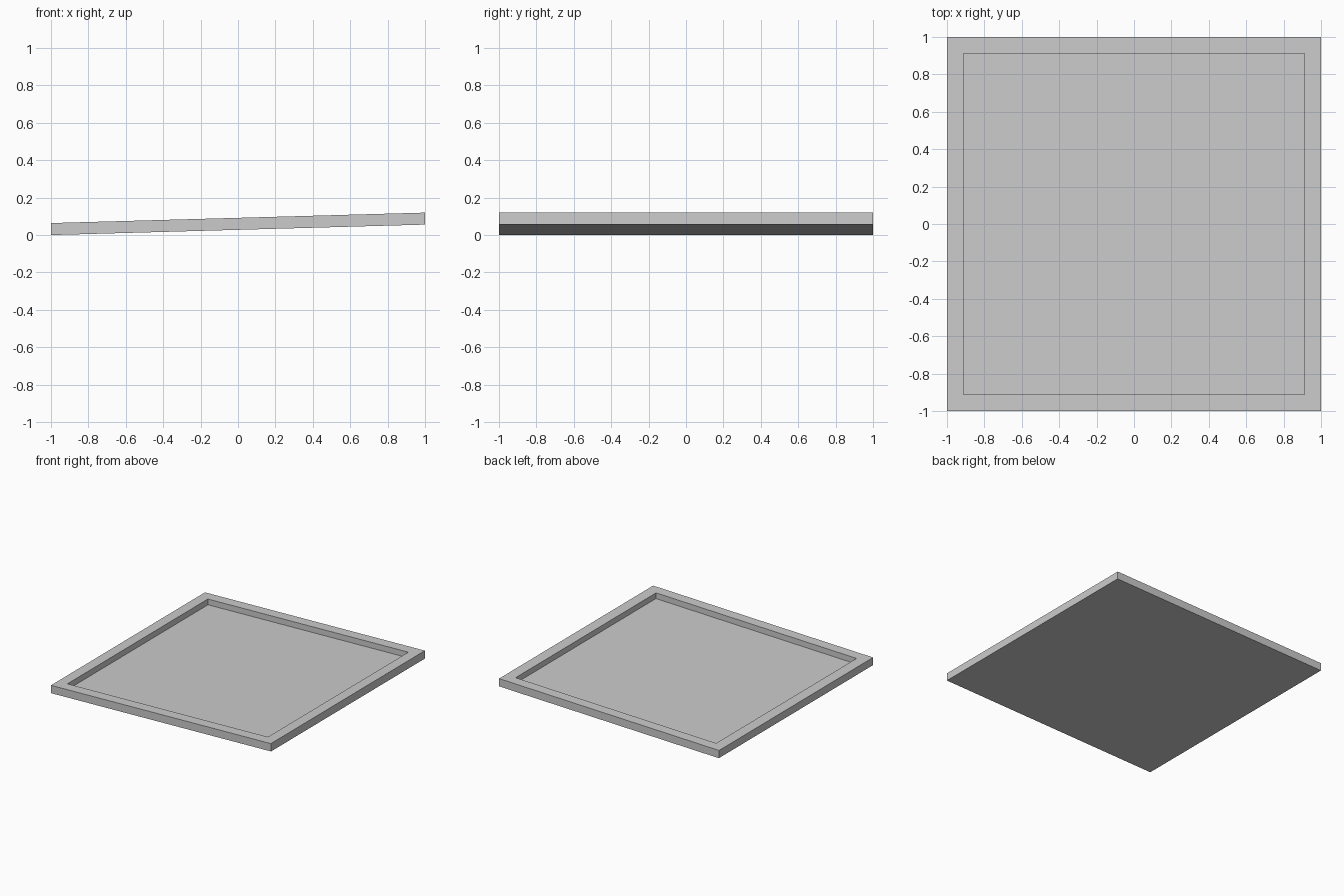
import bpy, bmesh, math
from mathutils import Matrix, Vector

if "Cube" in bpy.data.objects:
    bpy.data.objects.remove(bpy.data.objects["Cube"])

SIZE, THICK, RIM, DEPTH = 2.0, 0.064, 0.125, 0.047
TILT = math.radians(1.6)

# Square slab
bm = bmesh.new()
bmesh.ops.create_cube(bm, size=1, matrix=Matrix.Diagonal((SIZE, SIZE, THICK, 1)))

# Rim around a sunken floor
bm.normal_update()
top = max(bm.faces, key=lambda f: f.normal.z)
bmesh.ops.inset_region(bm, faces=[top], thickness=RIM)
floor = bmesh.ops.extrude_discrete_faces(bm, faces=[top])["faces"][0]
bmesh.ops.translate(bm, verts=floor.verts, vec=(0, 0, -DEPTH))

# Slight tilt, right side raised, resting on its left edge
bmesh.ops.rotate(bm, verts=bm.verts, matrix=Matrix.Rotation(-TILT, 3, 'Y'))
low = min(v.co.z for v in bm.verts)
bmesh.ops.translate(bm, verts=bm.verts, vec=Vector((0, 0, -low)))
bmesh.ops.recalc_face_normals(bm, faces=bm.faces)

mesh = bpy.data.meshes.new("tray")
bm.to_mesh(mesh)
bm.free()
bpy.context.collection.objects.link(bpy.data.objects.new("tray", mesh))
